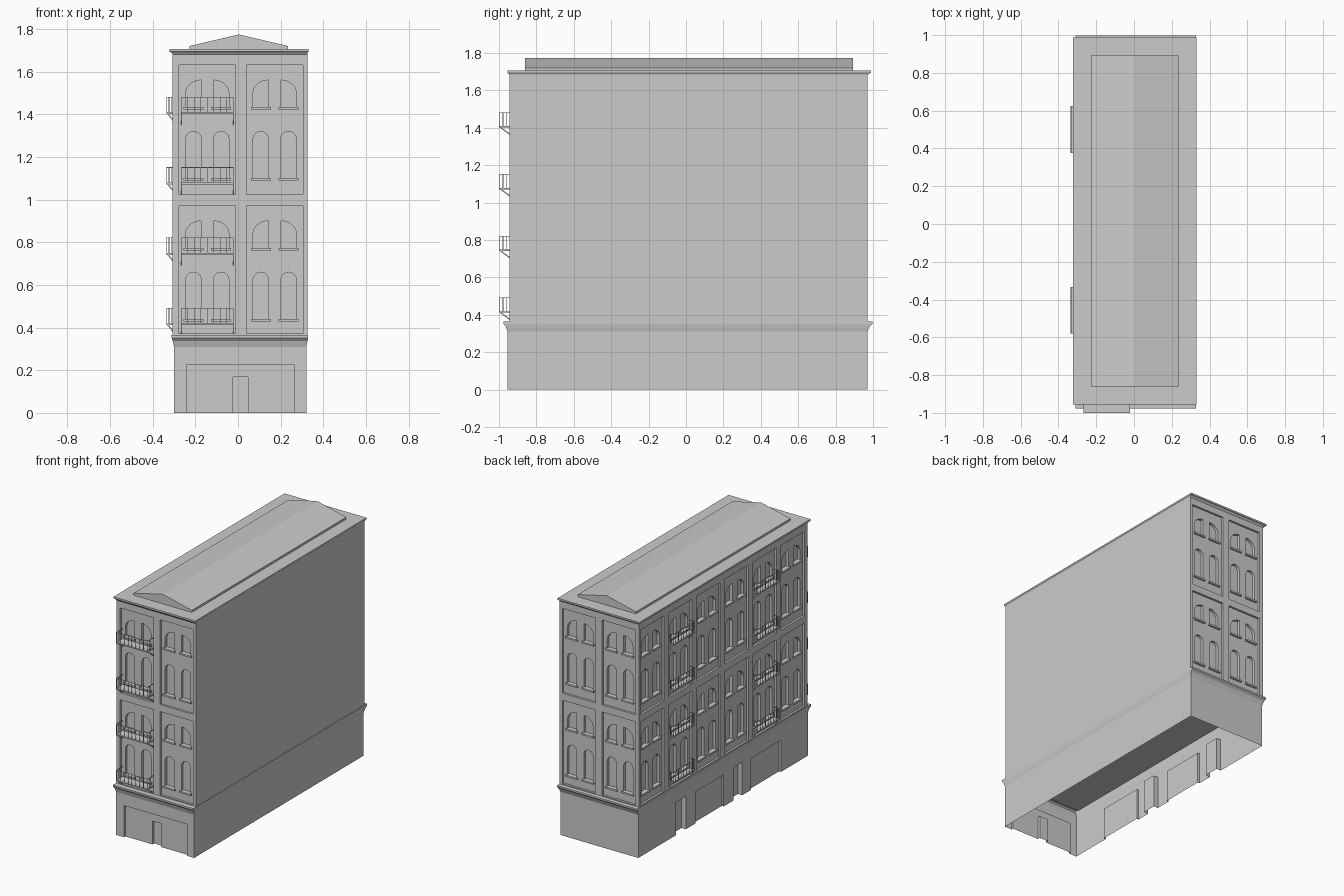
import bpy, bmesh, math
from mathutils import Vector

if "Cube" in bpy.data.objects:
    bpy.data.objects.remove(bpy.data.objects["Cube"], do_unlink=True)

GREY = (0.6, 0.6, 0.6, 1)
stone = bpy.data.materials.new("stone_grey")
stone.use_nodes = True
stone.diffuse_color = GREY
stone.node_tree.nodes["Principled BSDF"].inputs["Base Color"].default_value = GREY


def finish(bm, name):
    bmesh.ops.recalc_face_normals(bm, faces=bm.faces)
    mesh = bpy.data.meshes.new(name)
    bm.to_mesh(mesh)
    bm.free()
    obj = bpy.data.objects.new(name, mesh)
    mesh.materials.append(stone)
    bpy.context.collection.objects.link(obj)
    return obj


def prism(bm, near, far):
    """Closed solid between two matching outlines."""
    a = [bm.verts.new(p) for p in near]
    b = [bm.verts.new(p) for p in far]
    n = len(a)
    bm.faces.new(a)
    bm.faces.new(b[::-1])
    for i in range(n):
        j = (i + 1) % n
        bm.faces.new((a[i], b[i], b[j], a[j]))


def loft(bm, rings, cap_bottom=False, cap_top=False):
    """Stack of rectangles x0, x1, y0, y1, z joined by walls."""
    loops = [[bm.verts.new(p) for p in ((x0, y0, z), (x1, y0, z), (x1, y1, z), (x0, y1, z))]
             for x0, x1, y0, y1, z in rings]
    for a, b in zip(loops, loops[1:]):
        for i in range(4):
            j = (i + 1) % 4
            bm.faces.new((a[i], a[j], b[j], b[i]))
    if cap_bottom:
        bm.faces.new(loops[0][::-1])
    if cap_top:
        bm.faces.new(loops[-1])


def carve(obj, bm):
    """Cut the solids in bm out of obj."""
    cutter = finish(bm, "cutter")
    cutter.hide_render = True
    mod = obj.modifiers.new("cut", "BOOLEAN")
    mod.operation = "DIFFERENCE"
    mod.solver = "EXACT"
    mod.object = cutter
    bpy.context.view_layer.objects.active = obj
    bpy.ops.object.modifier_apply(modifier=mod.name)
    bpy.data.objects.remove(cutter, do_unlink=True)


# Wall frames: u along the wall, d outward, z up
X0, X1, Y0, Y1 = -0.306, 0.325, -0.943, 0.97
def front(u, d, z): return Vector((u, Y0 - d, z))
def back(u, d, z): return Vector((u, Y1 + d, z))
def side(u, d, z): return Vector((X0 - d, u, z))


def slab(bm, wall, outline, d0, d1):
    prism(bm, [wall(u, d0, z) for u, z in outline], [wall(u, d1, z) for u, z in outline])


def rect(u0, u1, z0, z1):
    return [(u0, z0), (u1, z0), (u1, z1), (u0, z1)]


PITCH = 0.319
bays = [(w, u) for w in (front, back) for u in (-0.144, 0.172)]
bays += [(side, 0.5 + PITCH * i) for i in range(1, -5, -1)]
STOREYS = (0, 0.66)
PANEL, GLASS = -0.015, -0.035
HALF, MID = 0.0365, 0.065


def round_window(c, z):
    arc = [(c + HALF * math.cos(t * math.pi / 10), z + 0.183 + HALF * math.sin(t * math.pi / 10))
           for t in range(11)]
    return [(c - HALF, z), (c + HALF, z)] + arc


def quarter_window(c, s, z):
    inner, outer = c + s * (MID - HALF), c + s * (MID + HALF)
    arc = [(inner + (outer - inner) * math.cos(t * math.pi / 16), z + 0.065 + 0.062 * math.sin(t * math.pi / 16))
           for t in range(9)]
    return [(inner, z), (outer, z)] + arc


# Upper storeys: recessed panels, then arched windows within them
bm = bmesh.new()
loft(bm, [(X0, X1, Y0, Y1, 0.35), (X0, X1, Y0, Y1, 1.69)], True, True)
body = finish(bm, "upper_storeys")

panels, windows, sills = bmesh.new(), bmesh.new(), bmesh.new()
for wall, c in bays:
    for lift in STOREYS:
        bottom = 0.372 if lift == 0 else 1.023
        slab(panels, wall, rect(c - 0.132, c + 0.132, bottom, 0.972 + lift), PANEL, 0.05)
        for s in (-1, 1):
            m = c + s * MID
            slab(windows, wall, round_window(m, 0.44 + lift), GLASS, 0.05)
            slab(windows, wall, quarter_window(c, s, 0.773 + lift), GLASS, 0.05)
            for z in (0.44 + lift, 0.773 + lift):
                slab(sills, wall, rect(m - 0.047, m + 0.047, z - 0.011, z + 0.001), GLASS, -0.002)
carve(body, panels)
carve(body, windows)
finish(sills, "window_sills")

# Ground floor: open shell with recessed shopfronts and doors
GX0, GY0 = -0.30, -0.955
bm = bmesh.new()
loft(bm, [(GX0, 0.32, GY0, Y1, 0), (GX0, 0.32, GY0, Y1, 0.31)], True, True)
ground = finish(bm, "ground_floor")


def shop_front(u, d, z): return Vector((u, GY0 - d, z))
def shop_side(u, d, z): return Vector((GX0 - d, u, z))


shops, doors = bmesh.new(), bmesh.new()
slab(shops, shop_front, rect(-0.238, 0.262, -0.1, 0.227), -0.015, 0.05)
slab(doors, shop_front, rect(-0.023, 0.047, -0.1, 0.168), -0.035, 0.05)
for u0, u1 in ((-0.65, -0.31), (0.0, 0.32)):
    slab(shops, shop_side, rect(u0, u1, -0.1, 0.227), -0.015, 0.05)
for u0, u1 in ((-0.21, -0.11), (0.43, 0.54)):
    slab(doors, shop_side, rect(u0, u1, -0.1, 0.237), -0.035, 0.05)
carve(ground, shops)
carve(ground, doors)
bm = bmesh.new()
bm.from_mesh(ground.data)
bm.normal_update()
ends = [f for f in bm.faces if abs(f.normal.z) > 0.9
        and (f.calc_center_median().z < 0.01 or f.calc_center_median().z > 0.3)]
bmesh.ops.delete(bm, geom=ends, context="FACES")
bm.to_mesh(ground.data)
bm.free()

# Ledge above the ground floor
bm = bmesh.new()
loft(bm, [(GX0, 0.32, GY0, Y1, 0.31), (-0.306, 0.326, -0.964, 0.982, 0.338),
          (-0.311, 0.328, -0.976, 0.997, 0.352), (-0.311, 0.328, -0.976, 0.997, 0.364),
          (-0.29, 0.32, -0.925, 0.955, 0.366)])
finish(bm, "ground_ledge")

# Roof edge and low gabled roof
bm = bmesh.new()
loft(bm, [(X0, X1, Y0, Y1, 1.68), (-0.312, 0.327, -0.95, 0.978, 1.69),
          (-0.322, 0.33, -0.955, 0.988, 1.693), (-0.322, 0.33, -0.955, 0.988, 1.705)], True, True)
finish(bm, "roof_edge")

bm = bmesh.new()
gable = [(-0.227, 1.704), (0.235, 1.704), (0.235, 1.72), (0.004, 1.774), (-0.227, 1.72)]
prism(bm, [(x, -0.86, z) for x, z in gable], [(x, 0.893, z) for x, z in gable])
finish(bm, "gabled_roof")


# Balconies: floor, railing and slanted brackets
def balcony(bm, wall, c, z, out):
    w, t, top = 0.124, 0.003, z + 0.077
    slab(bm, wall, rect(c - w, c + w, z - 0.004, z + 0.004), PANEL - 0.002, out)
    slab(bm, wall, rect(c - w, c + w, top - t, top), out - t, out)
    for i in range(9):
        u = c - w + i * (2 * w - t) / 8
        slab(bm, wall, rect(u, u + t, z, top), out - t, out)
    for u in (c - w, c + w - t):
        slab(bm, wall, rect(u, u + t, top - t, top), PANEL, out)
        for k in (0.3, 0.65):
            slab(bm, wall, rect(u, u + t, z, top), out * k - t, out * k)
        strut = [(out, z), (out - 0.008, z), (PANEL, z - 0.045), (PANEL, z - 0.055)]
        prism(bm, [wall(u, d, h) for d, h in strut], [wall(u + t, d, h) for d, h in strut])


spots = [("front", front, -0.144, 0.057), ("side_rear", side, 0.5, 0.029),
         ("side_front", side, 0.5 - 3 * PITCH, 0.029)]
for name, wall, c, out in spots:
    bm = bmesh.new()
    for i in range(4):
        balcony(bm, wall, c, 0.415 + 0.33 * i, out)
    finish(bm, name + "_balconies")
